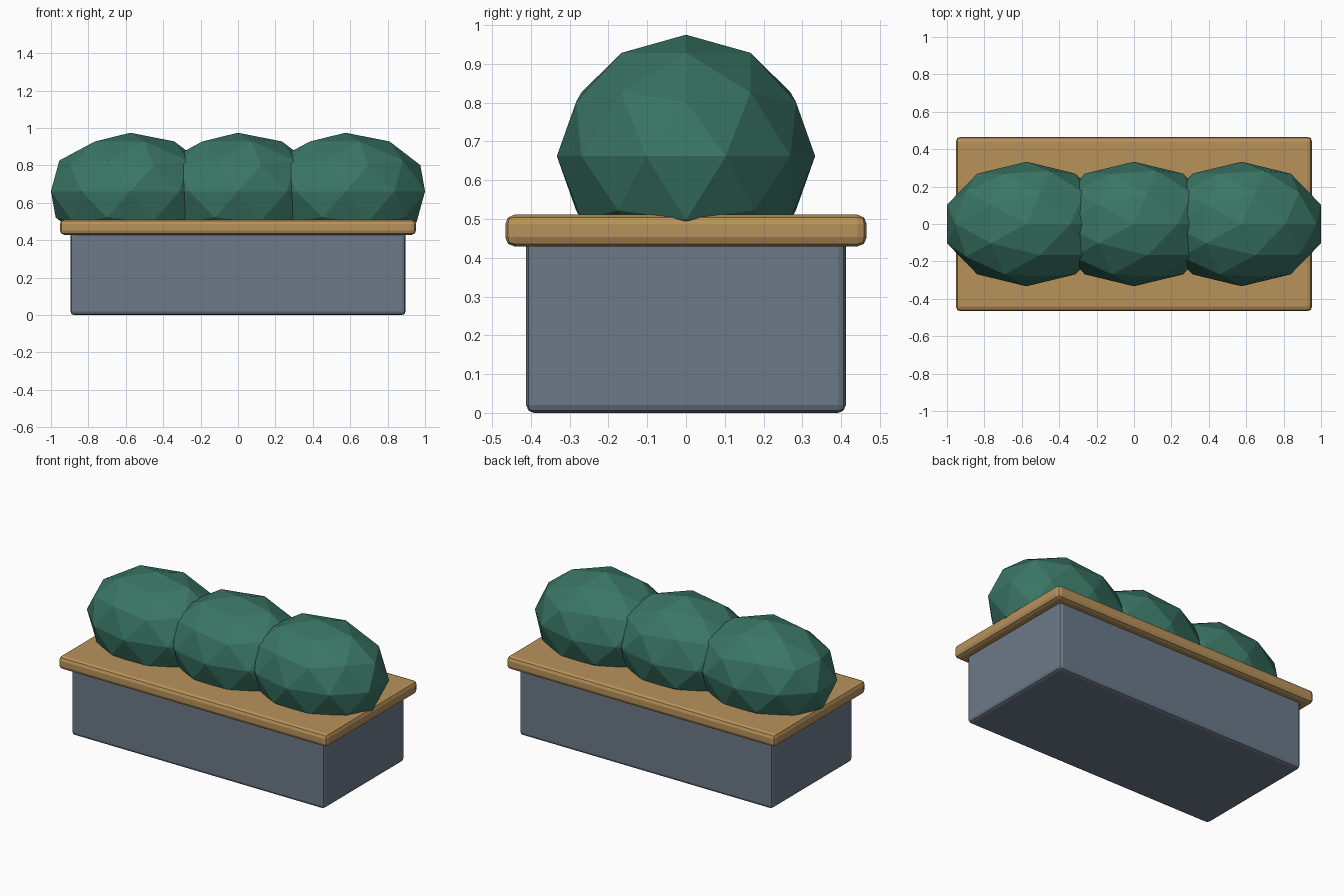
import bpy

if "Cube" in bpy.data.objects:
    bpy.data.objects.remove(bpy.data.objects["Cube"])


def paint(obj, name, rgb):
    mat = bpy.data.materials.get(name) or bpy.data.materials.new(name)
    mat.diffuse_color = (*rgb, 1)
    mat.use_nodes = True
    mat.node_tree.nodes["Principled BSDF"].inputs["Base Color"].default_value = mat.diffuse_color
    obj.data.materials.append(mat)


def rounded_box(name, size, z_min, z_max, bevel):
    bpy.ops.mesh.primitive_cube_add(size=1, location=(0, 0, (z_min + z_max) / 2))
    obj = bpy.context.object
    obj.name = name
    obj.scale = (size[0], size[1], z_max - z_min)
    bpy.ops.object.transform_apply(location=False, rotation=False, scale=True)
    mod = obj.modifiers.new("Bevel", 'BEVEL')
    mod.width = bevel
    mod.segments = 2
    return obj


# Planter body, its top tucked inside the rim
body = rounded_box("planter_box", (1.792, 0.824), 0.0, 0.46, 0.02)
paint(body, "slate", (0.15, 0.195, 0.25))

# Overhanging wooden rim
rim = rounded_box("planter_rim", (1.904, 0.932), 0.429, 0.511, 0.024)
paint(rim, "wood", (0.48, 0.29, 0.105))

# Row of three faceted shrubs
for i, x in enumerate((-0.575, 0, 0.575)):
    bpy.ops.mesh.primitive_ico_sphere_add(subdivisions=2, radius=1, location=(x, 0, 0.662))
    shrub = bpy.context.object
    shrub.name = f"shrub_{i + 1}"
    shrub.scale = (0.447, 0.333, 0.313)
    bpy.ops.object.transform_apply(location=False, rotation=False, scale=True)
    paint(shrub, "leaf_green", (0.042, 0.18, 0.13))
